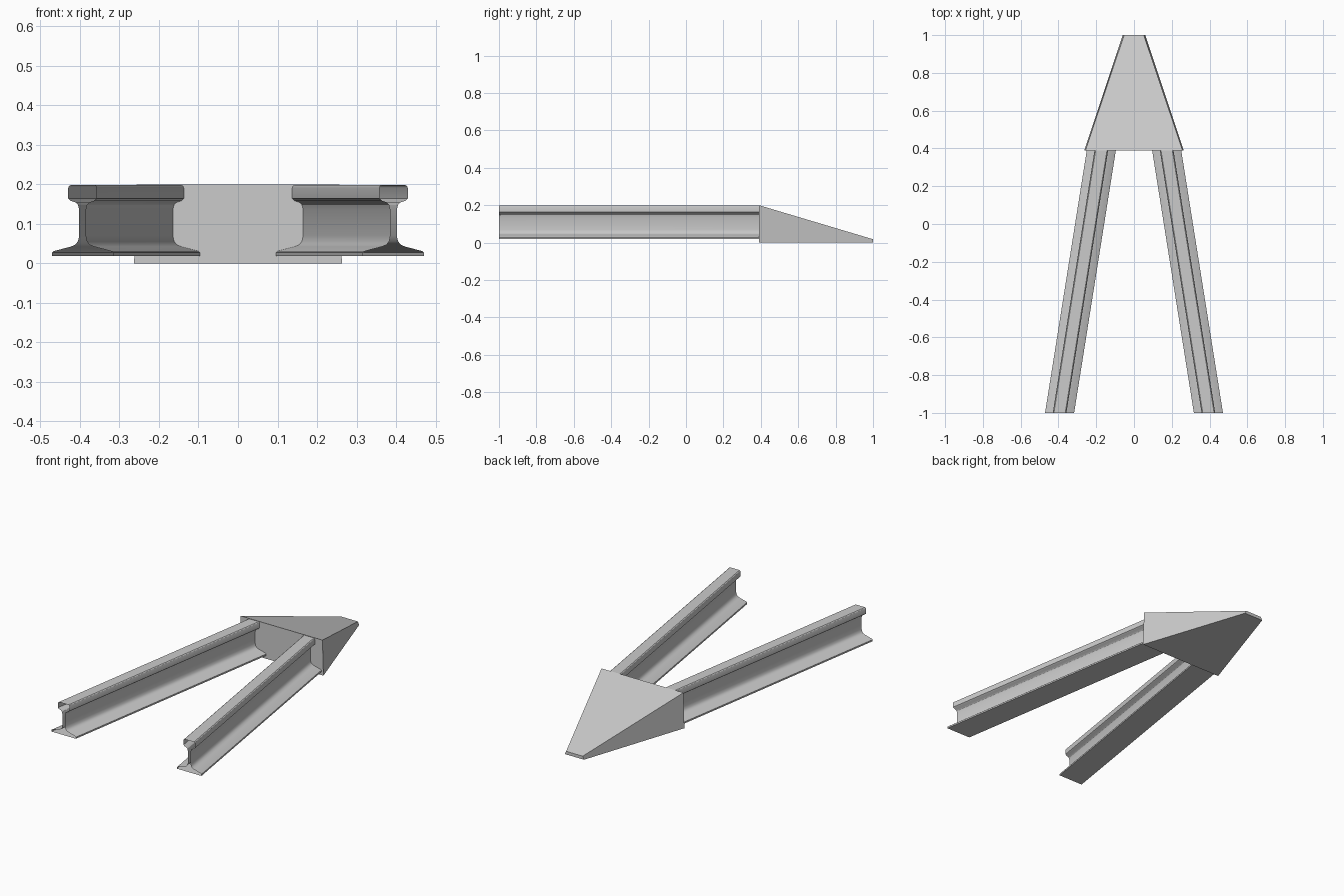
import bpy, bmesh, math

cube = bpy.data.objects.get("Cube")
if cube:
    bpy.data.objects.remove(cube, do_unlink=True)

steel = bpy.data.materials.new("plain grey")
steel.use_nodes = True
grey = (0.6, 0.6, 0.6, 1)
steel.diffuse_color = grey
steel.node_tree.nodes["Principled BSDF"].inputs["Base Color"].default_value = grey


def finish(name, bm):
    bmesh.ops.recalc_face_normals(bm, faces=bm.faces)
    mesh = bpy.data.meshes.new(name)
    bm.to_mesh(mesh)
    bm.free()
    mesh.materials.append(steel)
    obj = bpy.data.objects.new(name, mesh)
    bpy.context.collection.objects.link(obj)
    return obj


# Half section of a rail: offset from the centre line, height
HALF = [(0.077, 0.018), (0.077, 0.027), (0.072, 0.031), (0.03, 0.042),
        (0.018, 0.047), (0.011, 0.056), (0.008, 0.07), (0.008, 0.135),
        (0.011, 0.148), (0.017, 0.154), (0.029, 0.158), (0.036, 0.164),
        (0.036, 0.19), (0.034, 0.195), (0.03, 0.198)]
SECTION = HALF + [(-u, z) for u, z in reversed(HALF)]
FRONT, JOINT, BACK = -1.0, 0.39, 1.0


def rail(name, side):
    # Hollow shell with open ends, converging towards the nose
    bm = bmesh.new()
    rings = [[bm.verts.new((side * x + u, y, z)) for u, z in SECTION]
             for x, y in ((0.394, FRONT), (0.173, JOINT))]
    n = len(SECTION)
    for i in range(n):
        j = (i + 1) % n
        bm.faces.new((rings[0][i], rings[0][j], rings[1][j], rings[1][i]))
    obj = finish(name, bm)
    bpy.ops.object.select_all(action='DESELECT')
    obj.select_set(True)
    bpy.context.view_layer.objects.active = obj
    bpy.ops.object.shade_smooth_by_angle(angle=math.radians(30))


rail("left_rail", 1)
rail("right_rail", -1)

# Tapered nose block joining the rails
bm = bmesh.new()
ends = []
for y, low, high, top in ((JOINT, 0.263, 0.257, 0.2), (BACK, 0.06, 0.052, 0.018)):
    ends.append([bm.verts.new(p) for p in
                 ((-low, y, 0), (low, y, 0), (high, y, top), (-high, y, top))])
for ring in ends:
    bm.faces.new(ring)
for i in range(4):
    j = (i + 1) % 4
    bm.faces.new((ends[0][i], ends[0][j], ends[1][j], ends[1][i]))
finish("nose_wedge", bm)
